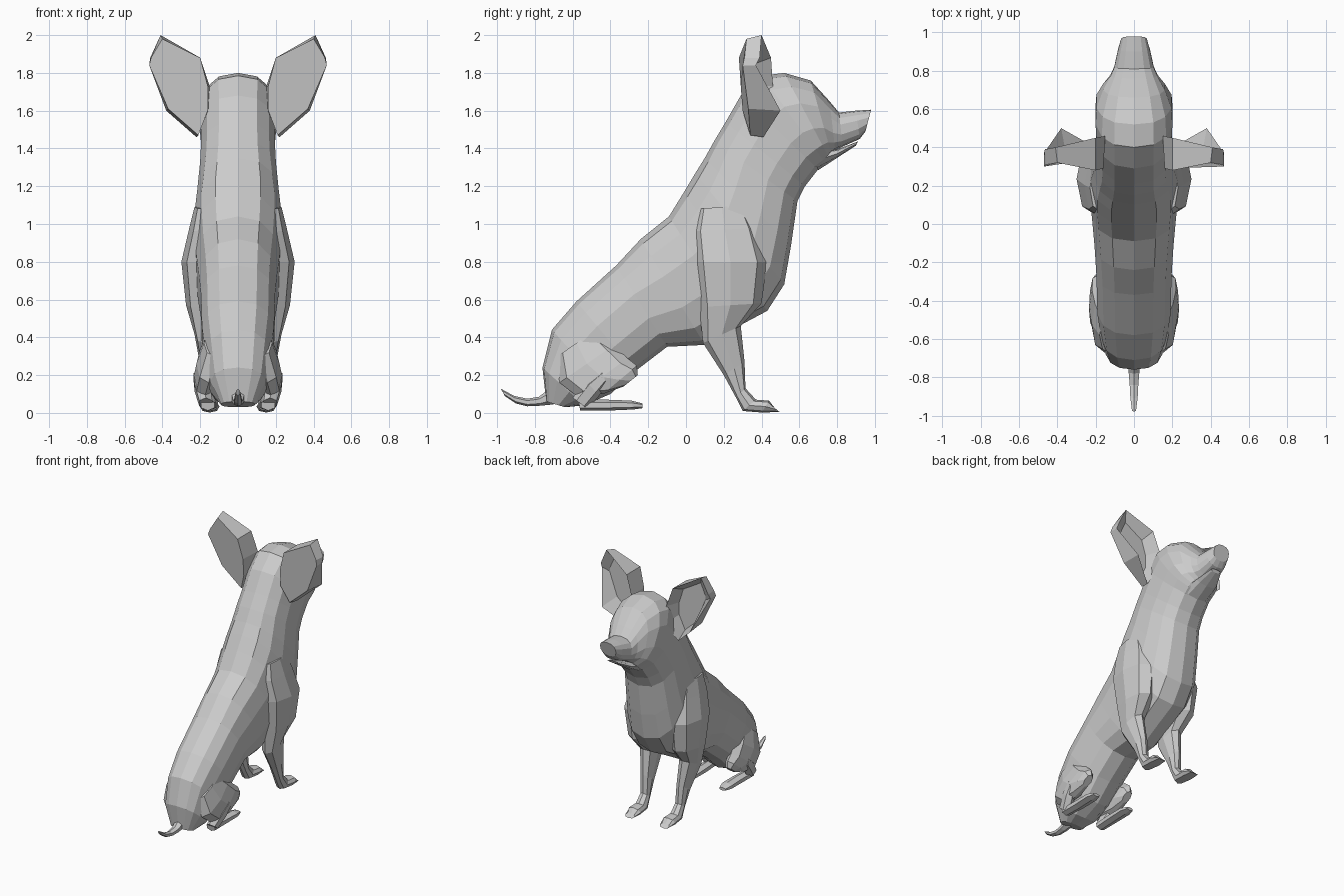
import bpy, bmesh
from math import sin, cos, tau, copysign


def finish(bm, name, mirror=False):
    bmesh.ops.recalc_face_normals(bm, faces=bm.faces)
    me = bpy.data.meshes.new(name)
    bm.to_mesh(me)
    bm.free()
    ob = bpy.data.objects.new(name, me)
    bpy.context.collection.objects.link(ob)
    if mirror:
        m = ob.modifiers.new("Mirror", 'MIRROR')
        m.use_mirror_merge = False
    return ob


def bridge(bm, a, b):
    n = len(a)
    for i in range(n):
        bm.faces.new((a[i], a[(i + 1) % n], b[(i + 1) % n], b[i]))


def loft(name, sections, sides, power=1.0, mirror=False):
    """Each section: top y,z - bottom y,z - centre x - half width."""
    bm = bmesh.new()
    rings = []
    for y0, z0, y1, z1, cx, hw in sections:
        ring = []
        for i in range(sides):
            a = tau * i / sides
            c, s = [copysign(abs(v) ** power, v) for v in (cos(a), sin(a))]
            ring.append(bm.verts.new((cx + hw * s,
                                      (y0 + y1) / 2 + c * (y0 - y1) / 2,
                                      (z0 + z1) / 2 + c * (z0 - z1) / 2)))
        rings.append(ring)
    for a, b in zip(rings, rings[1:]):
        bridge(bm, a, b)
    bm.faces.new(rings[0])
    bm.faces.new(rings[-1])
    return finish(bm, name, mirror)


# Torso, neck, head and upper muzzle as one skin
loft("body", [
    (-.74, .06, -.64, .03, 0, .09), (-.76, .24, -.54, .04, 0, .15),
    (-.71, .44, -.40, .10, 0, .175), (-.58, .59, -.27, .22, 0, .195),
    (-.37, .78, -.10, .35, 0, .20), (-.24, .92, .10, .36, 0, .21),
    (-.09, 1.04, .28, .46, 0, .225), (-.01, 1.17, .43, .54, 0, .235),
    (.05, 1.27, .52, .68, 0, .235), (.10, 1.35, .555, .88, 0, .22),
    (.15, 1.44, .59, 1.12, 0, .205), (.21, 1.54, .63, 1.20, 0, .20),
    (.29, 1.68, .70, 1.29, 0, .20), (.40, 1.785, .74, 1.32, 0, .205),
    (.52, 1.80, .76, 1.345, 0, .20), (.66, 1.76, .77, 1.37, 0, .165),
    (.76, 1.65, .79, 1.39, 0, .125), (.81, 1.59, .83, 1.41, 0, .105),
    (.90, 1.60, .92, 1.45, 0, .085), (.98, 1.605, .95, 1.49, 0, .068)],
    14, .82)

# Thin lower jaw
loft("lower_jaw", [(.66, 1.38, .70, 1.285, 0, .11), (.80, 1.395, .80, 1.35, 0, .09),
                   (.91, 1.437, .90, 1.415, 0, .045)], 8)

# Shoulder tapering into front leg and paw
loft("front_leg", [
    (.06, 1.08, .32, 1.10, .17, .06), (.03, .96, .38, .98, .17, .09),
    (.04, .80, .43, .80, .19, .11), (.07, .56, .40, .58, .185, .09),
    (.09, .37, .29, .46, .17, .06), (.20, .20, .31, .27, .155, .042),
    (.265, .08, .315, .13, .15, .038), (.30, .01, .37, .07, .15, .045),
    (.40, .002, .44, .065, .15, .052), (.495, .005, .465, .03, .15, .04)],
    8, .9, True)

# Folded hind leg
loft("thigh", [
    (-.68, .30, -.48, .44, .12, .06), (-.67, .16, -.38, .36, .155, .065),
    (-.58, .09, -.31, .29, .175, .06), (-.44, .10, -.26, .25, .18, .05),
    (-.33, .14, -.255, .20, .18, .03)], 8, .9, True)
loft("shin", [(-.45, .23, -.42, .15, .205, .035), (-.53, .17, -.46, .09, .19, .045),
              (-.60, .08, -.52, .02, .17, .04)], 6, 1, True)
loft("hind_paw", [(-.57, .07, -.56, .012, .16, .04), (-.42, .07, -.42, .012, .155, .045),
                  (-.29, .065, -.28, .018, .155, .048), (-.23, .05, -.23, .025, .155, .03)],
     6, 1, True)

# Curled tail
loft("tail", [(-.72, .13, -.70, .045, 0, .04), (-.78, .085, -.77, .038, 0, .032),
              (-.84, .075, -.84, .035, 0, .026), (-.91, .09, -.90, .05, 0, .022),
              (-.98, .128, -.96, .09, 0, .012)], 6)

# Cupped ear: back plate, raised rim and hollow facing forward
rim = [(.15, .48, 1.60), (.15, .46, 1.73), (.20, .45, 1.88), (.41, .40, 2.0),
       (.465, .39, 1.88), (.47, .37, 1.84), (.38, .50, 1.60), (.22, .41, 1.46)]
back = [(.16, .30, 1.60), (.16, .29, 1.73), (.20, .28, 1.88), (.40, .32, 1.98),
        (.46, .31, 1.88), (.47, .30, 1.84), (.37, .33, 1.61), (.21, .34, 1.47)]
bm = bmesh.new()
r = [bm.verts.new(p) for p in rim]
b = [bm.verts.new(p) for p in back]
inner = [bm.verts.new((.28 + (x - .28) * .72, .35, 1.73 + (z - 1.73) * .75))
         for x, y, z in rim]
bridge(bm, r, b)
bridge(bm, inner, r)
bm.faces.new(b)
bm.faces.new(inner)
finish(bm, "ear", True)
